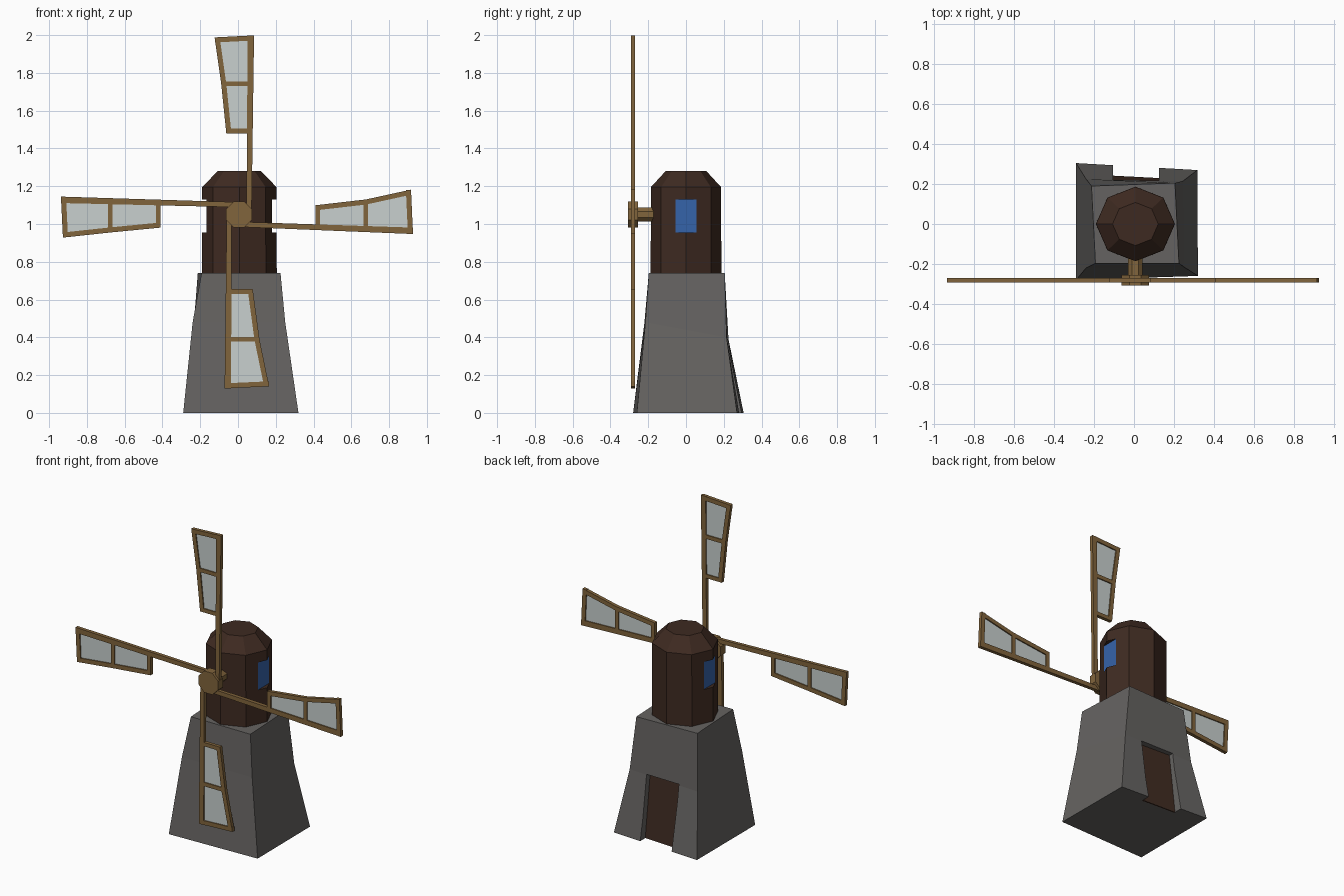
import bpy, bmesh, math
from mathutils import Matrix, Vector

if "Cube" in bpy.data.objects:
    bpy.data.objects.remove(bpy.data.objects["Cube"])


def material(name, rgb):
    m = bpy.data.materials.new(name)
    m.diffuse_color = (*rgb, 1)
    m.use_nodes = True
    m.node_tree.nodes["Principled BSDF"].inputs["Base Color"].default_value = m.diffuse_color
    return m


STONE = material("grey stone", (0.130, 0.124, 0.119))
DARK = material("dark brown wood", (0.048, 0.023, 0.015))
WOOD = material("tan wood", (0.220, 0.128, 0.045))
SAIL = material("pale canvas", (0.58, 0.63, 0.62))
BLUE = material("blue glass", (0.036, 0.125, 0.40))


def finish(name, bm, mat):
    bmesh.ops.recalc_face_normals(bm, faces=bm.faces)
    me = bpy.data.meshes.new(name)
    bm.to_mesh(me)
    bm.free()
    me.materials.append(mat)
    ob = bpy.data.objects.new(name, me)
    bpy.context.collection.objects.link(ob)
    return ob


def add_loft(bm, rings):
    """Bridge equal-sided rings and cap both ends."""
    vs = [[bm.verts.new(p) for p in ring] for ring in rings]
    n = len(vs[0])
    for a, b in zip(vs, vs[1:]):
        for i in range(n):
            bm.faces.new((a[i], a[(i + 1) % n], b[(i + 1) % n], b[i]))
    bm.faces.new(vs[0][::-1])
    bm.faces.new(vs[-1])


def loft(name, rings, mat):
    bm = bmesh.new()
    add_loft(bm, rings)
    return finish(name, bm, mat)


def box(name, lo, hi, mat):
    ring = lambda z: [(lo[0], lo[1], z), (hi[0], lo[1], z), (hi[0], hi[1], z), (lo[0], hi[1], z)]
    return loft(name, [ring(lo[2]), ring(hi[2])], mat)


def cut(target, cutter):
    mod = target.modifiers.new("cut", 'BOOLEAN')
    mod.operation, mod.solver, mod.object = 'DIFFERENCE', 'EXACT', cutter
    cutter.hide_render = True
    cutter.hide_viewport = True
    cutter.display_type = 'WIRE'


# Stone base: flared, slightly crooked four-sided tower
base = loft("stone_base", [
    [(-0.29, -0.28, 0), (0.32, -0.26, 0), (0.317, 0.27, 0), (-0.29, 0.305, 0)],
    [(-0.24, -0.22, 0.48), (0.25, -0.215, 0.48), (0.245, 0.215, 0.40), (-0.24, 0.225, 0.39)],
    [(-0.193, -0.197, 0.74), (0.225, -0.197, 0.74), (0.205, 0.205, 0.74), (-0.213, 0.19, 0.74)],
], STONE)

# Recessed sloping door at the back
DX0, DX1, DTOP = -0.105, 0.125, 0.40


def door_slab(name, z0, front, depth, mat):
    def ring(z):
        y = 0.24 - 0.05 * z / DTOP + front
        skew = -0.012
        return [(DX0, y - depth, z), (DX1, y - depth + skew, z), (DX1, y + skew, z), (DX0, y, z)]
    return loft(name, [ring(z0), ring(DTOP)], mat)


cut(base, door_slab("door_cutter", -0.05, 0.3, 0.306, STONE))
door_slab("door", 0.0, 0.002, 0.009, DARK)

# Octagonal timber cap with a faceted dome
CX = 0.007


def octagon(r, z):
    return [(CX + r * 1.06 * math.cos(i * math.pi / 4), r * math.sin(i * math.pi / 4), z)
            for i in range(8)]


bm = bmesh.new()
add_loft(bm, [octagon(0.187, 0.735), octagon(0.186, 1.195), octagon(0.108, 1.28)])
top = max(bm.faces, key=lambda f: f.calc_center_median().z)
bmesh.ops.poke(bm, faces=[top], offset=0.022)
cap = finish("timber_cap", bm, DARK)

# Blue windows let into both side corners
for side, name in ((1, "right"), (-1, "left")):
    xs = sorted((CX + side * 0.165, CX + side * 0.3))
    cut(cap, box(name + "_window_cutter", (xs[0], -0.055, 0.955), (xs[1], 0.055, 1.13), DARK))
    xs = sorted((CX + side * 0.164, CX + side * 0.172))
    box(name + "_window", (xs[0], -0.055, 0.955), (xs[1], 0.055, 1.13), BLUE)

# Axle and hub, eight-sided and lying along y
HUB = Vector((0.006, -0.281, 1.05))


def cylinder(name, r, y0, y1):
    ring = lambda y: [(HUB.x + r * math.cos((i + 0.5) * math.pi / 4), y,
                       HUB.z + r * math.sin((i + 0.5) * math.pi / 4)) for i in range(8)]
    return loft(name, [ring(y0), ring(y1)], WOOD)


cylinder("axle", 0.04, -0.26, -0.165)
cylinder("hub", 0.074, -0.307, -0.255)


# Blades: (u, r) = offset toward spar side, distance from the hub, in hundredths
def add_plate(bm, pts, y0, y1):
    add_loft(bm, [[(u / 100, y, r / 100) for u, r in pts] for y in (y0, y1)])


def blade(name, turn, tip, spar, outer, mid, inner, r_mid, r_in):
    T, W = 0.011, 2.7                      # half thickness, bar width
    spar_u = lambda r: 6.6 + (spar - 6.6) * r / tip
    frame = bmesh.new()

    def bar(*pts):
        add_plate(frame, pts, -T, T)

    # long spar
    bar((3.9, 2), (6.6, 2), (spar, tip), (spar - 3.4, tip))
    # trailing edge in two lengths
    bar((-inner, r_in), (W - inner, r_in), (W - mid, r_mid), (-mid, r_mid))
    bar((-mid, r_mid), (W - mid, r_mid), (W - outer, tip - 1), (-outer, tip - 1))
    # inner, middle and tip cross bars
    for r, u in ((r_in, inner), (r_mid - W / 2, mid)):
        bar((0.5 - u, r), (spar_u(r) - 1, r), (spar_u(r) - 1, r + W * 0.9), (0.5 - u, r + W * 0.9))
    bar((0.2 - outer, tip - 1 - W), (spar - 1, tip - W), (spar - 1, tip), (0.2 - outer, tip - 1))
    # canvas
    cloth = bmesh.new()
    a = 1.2
    add_plate(cloth, [(a - inner, r_in + a), (spar_u(r_in) - a, r_in + a), (spar - a, tip - a),
                      (a - outer, tip - 1 - a), (a - mid, r_mid)], -0.004, 0.004)
    m = Matrix.Translation(HUB) @ Matrix.Rotation(-turn * math.pi / 2, 4, 'Y')
    for part, b, mat in (("_frame", frame, WOOD), ("_canvas", cloth, SAIL)):
        b.transform(m)
        finish(name + part, b, mat)


blade("top_blade", 0, 94.8, 7.9, 13.0, 9.5, 6.8, 69.3, 43)
blade("left_blade", 1, 94.3, 9.5, 12.2, 9.5, 6.9, 68.3, 41.5)
blade("bottom_blade", 2, 92.0, 7.7, 15.9, 10.8, 7.2, 66.2, 39.5)
blade("right_blade", 3, 92.0, 10.3, 13.2, 8.0, 4.9, 67.2, 40.3)
